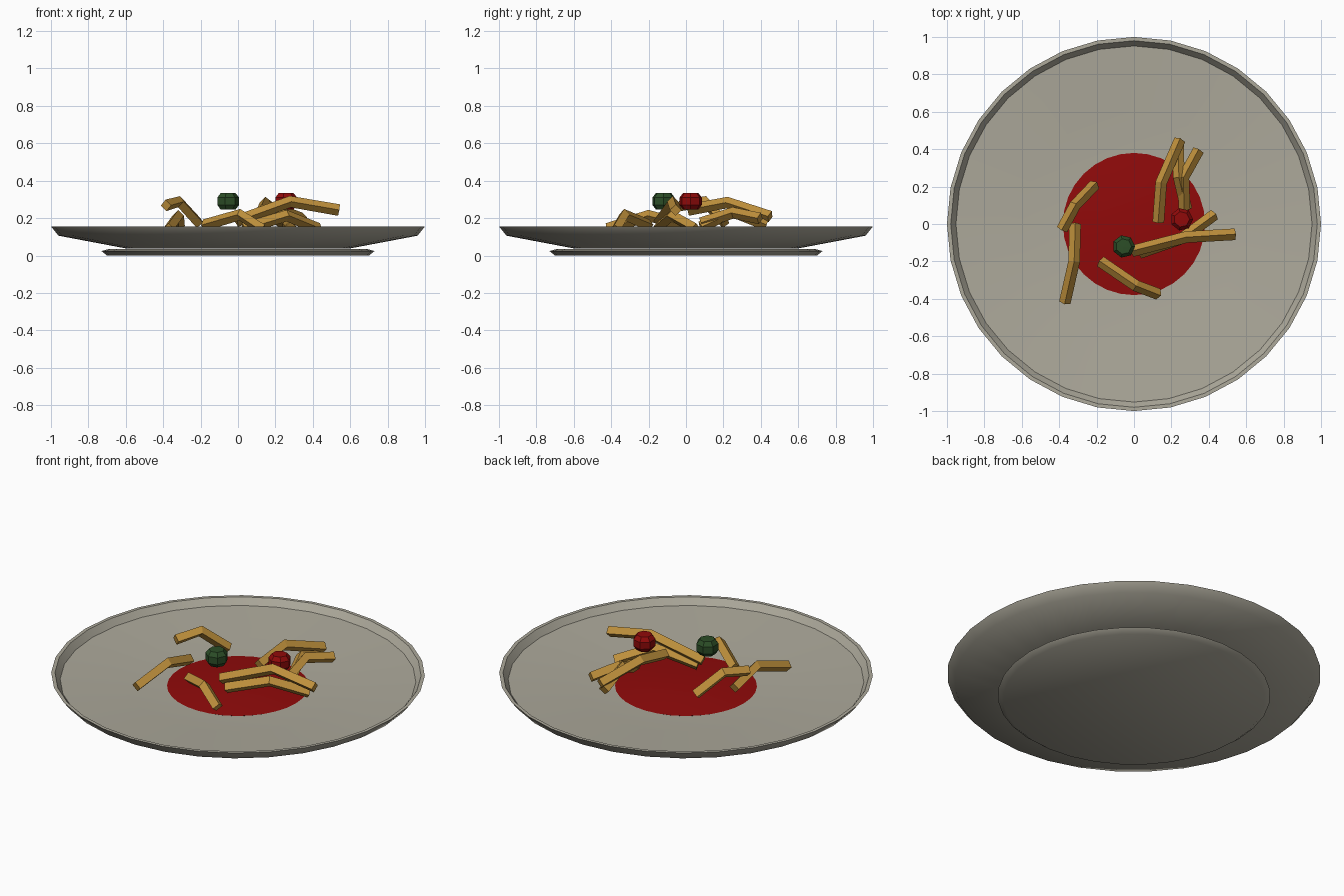
import bpy, bmesh, math
from mathutils import Vector

if "Cube" in bpy.data.objects:
    bpy.data.objects.remove(bpy.data.objects["Cube"])


def material(name, rgb):
    m = bpy.data.materials.new(name)
    m.diffuse_color = (*rgb, 1)
    m.use_nodes = True
    m.node_tree.nodes["Principled BSDF"].inputs["Base Color"].default_value = m.diffuse_color
    return m


CERAMIC = material("stone_grey", (0.42, 0.40, 0.33))
SAUCE = material("sauce_red", (0.28, 0.003, 0.003))
FRY = material("golden_brown", (0.52, 0.28, 0.045))
GREEN = material("herb_green", (0.025, 0.075, 0.02))


def finish(bm, name, mat, smooth=None):
    bmesh.ops.recalc_face_normals(bm, faces=bm.faces)
    me = bpy.data.meshes.new(name)
    bm.to_mesh(me)
    bm.free()
    me.materials.append(mat)
    ob = bpy.data.objects.new(name, me)
    bpy.context.collection.objects.link(ob)
    if smooth:
        bpy.ops.object.select_all(action='DESELECT')
        ob.select_set(True)
        bpy.context.view_layer.objects.active = ob
        bpy.ops.object.shade_smooth_by_angle(angle=math.radians(smooth))
    return ob


def lathe(name, profile, sides, mat, smooth=None, centre=(0, 0, 0)):
    """Spin (radius, height) points around z; radius 0 closes an end."""
    bm = bmesh.new()
    c = Vector(centre)
    rings = []
    for r, z in profile:
        n = 1 if r == 0 else sides
        rings.append([bm.verts.new(c + Vector((r * math.cos(math.tau * i / sides),
                                               r * math.sin(math.tau * i / sides), z)))
                      for i in range(n)])
    for a, b in zip(rings, rings[1:]):
        for i in range(sides):
            j = (i + 1) % sides
            face = []
            for v in (a[i % len(a)], a[j % len(a)], b[j % len(b)], b[i % len(b)]):
                if v not in face:
                    face.append(v)
            bm.faces.new(face)
    return finish(bm, name, mat, smooth)


def fry(name, path, radius=0.031):
    """Bar with a diamond section following a bent path."""
    bm = bmesh.new()
    p = [Vector(q) - Vector((0, 0, 0.007)) for q in path]
    side = (p[-1] - p[0]).cross(Vector((0, 0, 1))).normalized()
    rings = []
    for i, q in enumerate(p):
        d = (p[min(i + 1, len(p) - 1)] - p[max(i - 1, 0)]).normalized()
        s = (side - d * side.dot(d)).normalized()
        u = s.cross(d)
        rings.append([bm.verts.new(q + s * a * radius + u * b * radius)
                      for a, b in ((1, 0), (0, 1), (-1, 0), (0, -1))])
    for a, b in zip(rings, rings[1:]):
        for i in range(4):
            j = (i + 1) % 4
            bm.faces.new((a[i], a[j], b[j], b[i]))
    bm.faces.new(rings[0])
    bm.faces.new(rings[-1])
    finish(bm, name, FRY)


# plate, its foot and the sauce pool
lathe("plate", [(0, 0.038), (0.6, 0.038), (0.96, 0.106), (1.0, 0.156), (0.98, 0.156),
                (0.952, 0.118), (0.6, 0.097), (0, 0.062)], 32, CERAMIC, 45)
lathe("plate_foot", [(0, 0), (0.70, 0), (0.73, 0.024), (0.69, 0.035), (0, 0.035)],
      32, CERAMIC, 45)
lathe("sauce", [(0, 0.075), (0.36, 0.075), (0.38, 0.086), (0.2, 0.1), (0, 0.106)],
      32, SAUCE, 35)

# bent fries
paths = [
    ((-0.385, -0.03, 0.275), (-0.315, 0.10, 0.295), (-0.21, 0.21, 0.18)),
    ((-0.37, -0.42, 0.15), (-0.32, -0.20, 0.22), (-0.315, 0.0, 0.165)),
    ((-0.18, -0.20, 0.17), (0.01, -0.33, 0.225), (0.13, -0.375, 0.145)),
    ((-0.01, -0.145, 0.19), (0.28, -0.07, 0.295), (0.54, -0.055, 0.25)),
    ((0.03, -0.155, 0.15), (0.26, -0.075, 0.22), (0.43, 0.05, 0.15)),
    ((0.13, 0.01, 0.25), (0.145, 0.22, 0.29), (0.245, 0.45, 0.215)),
    ((0.235, 0.43, 0.17), (0.24, 0.25, 0.24), (0.28, 0.08, 0.16)),
    ((0.345, 0.395, 0.205), (0.265, 0.25, 0.235), (0.27, 0.08, 0.18)),
]
for i, path in enumerate(paths):
    fry(f"fry_{i + 1}", path)

# round garnishes
ball = [(0, -0.045), (0.042, -0.044), (0.061, -0.02), (0.061, 0.02), (0.042, 0.044), (0, 0.045)]
lathe("green_garnish", ball, 7, GREEN, centre=(-0.055, -0.12, 0.29))
lathe("red_garnish", ball, 7, SAUCE, centre=(0.255, 0.025, 0.29))
